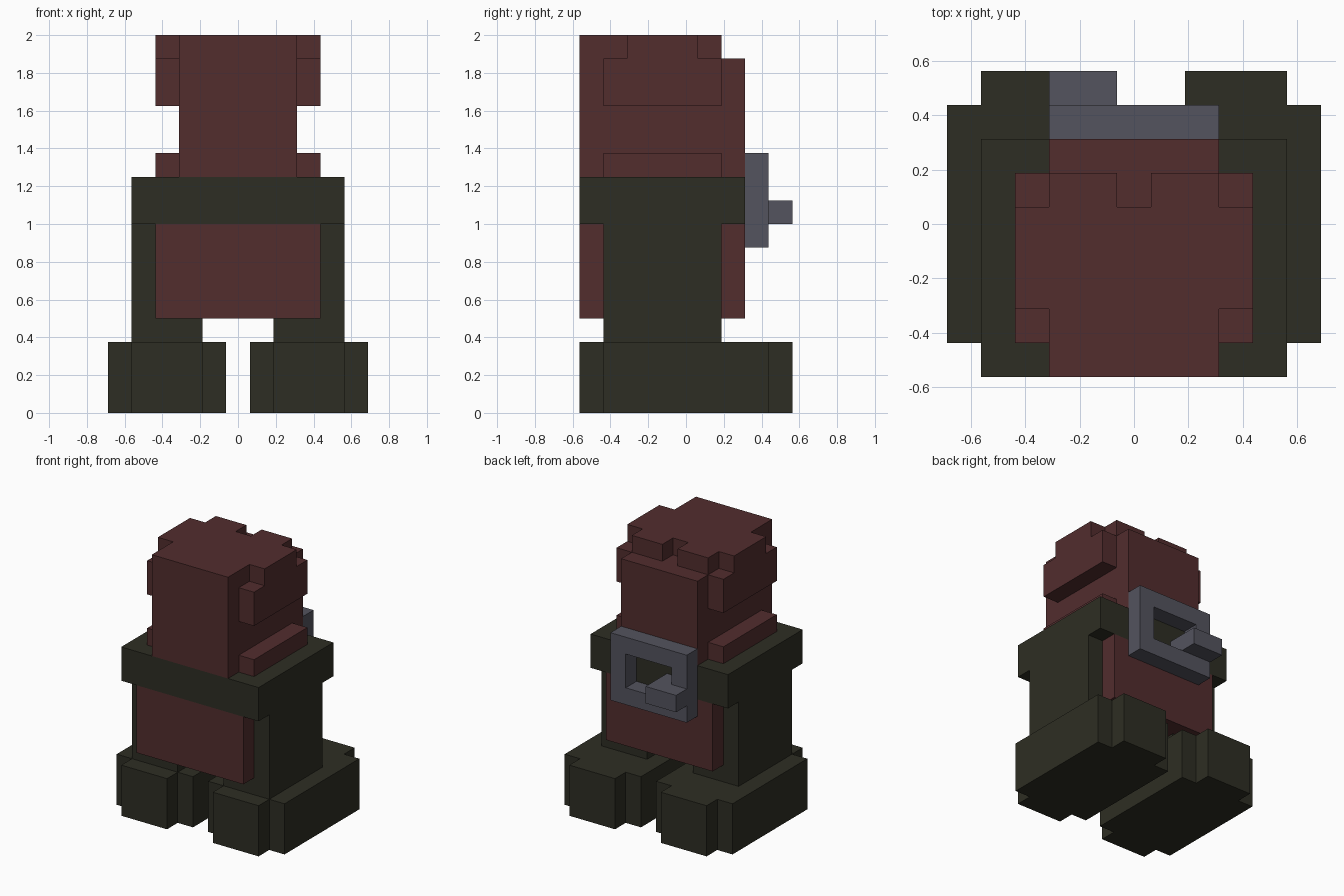
import bpy, bmesh

cube = bpy.data.objects.get("Cube")
if cube:
    bpy.data.objects.remove(cube, do_unlink=True)

U = 1 / 16  # half a block


def material(name, r, g, b):
    m = bpy.data.materials.new(name)
    m.use_nodes = True
    m.diffuse_color = (r, g, b, 1)
    m.node_tree.nodes["Principled BSDF"].inputs["Base Color"].default_value = (r, g, b, 1)
    return m


red = material("dark red", 0.084, 0.026, 0.027)
green = material("dark olive", 0.027, 0.027, 0.017)
grey = material("slate grey", 0.087, 0.087, 0.112)


def prism(name, mat, outline, low, high, axis="z"):
    """Extrude an outline, in half blocks, along z or y."""
    bm = bmesh.new()
    put = (lambda a, b, h: (a, b, h)) if axis == "z" else (lambda a, b, h: (a, h, b))
    face = bm.faces.new([bm.verts.new(put(a, b, low)) for a, b in outline])
    top = bmesh.ops.extrude_face_region(bm, geom=[face])["geom"]
    shift = put(0, 0, high - low)
    bmesh.ops.translate(bm, vec=shift, verts=[v for v in top if isinstance(v, bmesh.types.BMVert)])
    bmesh.ops.scale(bm, vec=(U, U, U), verts=bm.verts)
    bmesh.ops.recalc_face_normals(bm, faces=bm.faces)
    mesh = bpy.data.meshes.new(name)
    bm.to_mesh(mesh)
    bm.free()
    mesh.materials.append(mat)
    obj = bpy.data.objects.new(name, mesh)
    bpy.context.collection.objects.link(obj)
    return obj


def rect(x0, x1, y0, y1):
    return [(x0, y0), (x1, y0), (x1, y1), (x0, y1)]


def mirrored(half):
    """Complete a right-hand outline across x = 0."""
    return half + [(-x, y) for x, y in reversed(half)]


def cross(x0, x1, y0, y1, n0, n1):
    """Rectangle with wings on both x sides between n0 and n1."""
    return [(x0, y0), (x1, y0), (x1, n0), (x1 + 2, n0), (x1 + 2, n1), (x1, n1),
            (x1, y1), (x0, y1), (x0, n1), (x0 - 2, n1), (x0 - 2, n0), (x0, n0)]


# Feet and legs
for side, s in (("left", 1), ("right", -1)):
    foot = [(s * x, y) for x, y in cross(3, 9, -9, 9, -7, 7)]
    leg = [(s * x, y) for x, y in rect(3, 9, -7, 3)]
    prism(side + "_foot", green, foot, 0, 6)
    prism(side + "_leg", green, leg, 6, 16)

# Torso and belt
prism("torso", red, rect(-7, 7, -9, 5), 8, 16)
prism("belt", green, rect(-9, 9, -9, 5), 16, 20)

# Head, in layers from the neck upwards
winged = cross(-5, 5, -9, 5, -7, 3)
prism("head_base", red, winged, 20, 22)
prism("head_middle", red, rect(-5, 5, -9, 5), 22, 26)
prism("head_sides", red, winged, 26, 30)
crown = mirrored([(5, -9), (5, -5), (7, -5), (7, 1), (5, 1), (5, 3), (1, 3), (1, 1)])
prism("head_crown", red, crown, 30, 32)

# Buckle on the back: frame bars and prong
prism("buckle_bottom", grey, rect(-5, 5, 14, 16), 5, 7, "y")
prism("buckle_top", grey, rect(-5, 5, 20, 22), 5, 7, "y")
for side, x in (("left", 3), ("right", -5)):
    prism("buckle_" + side, grey, rect(x, x + 2, 16, 20), 5, 7, "y")
prism("buckle_prong", grey, rect(-5, -1, 16, 18), 7, 9, "y")
prism("buckle_prong_root", grey, rect(-3, -1, 16, 18), 5, 7, "y")
